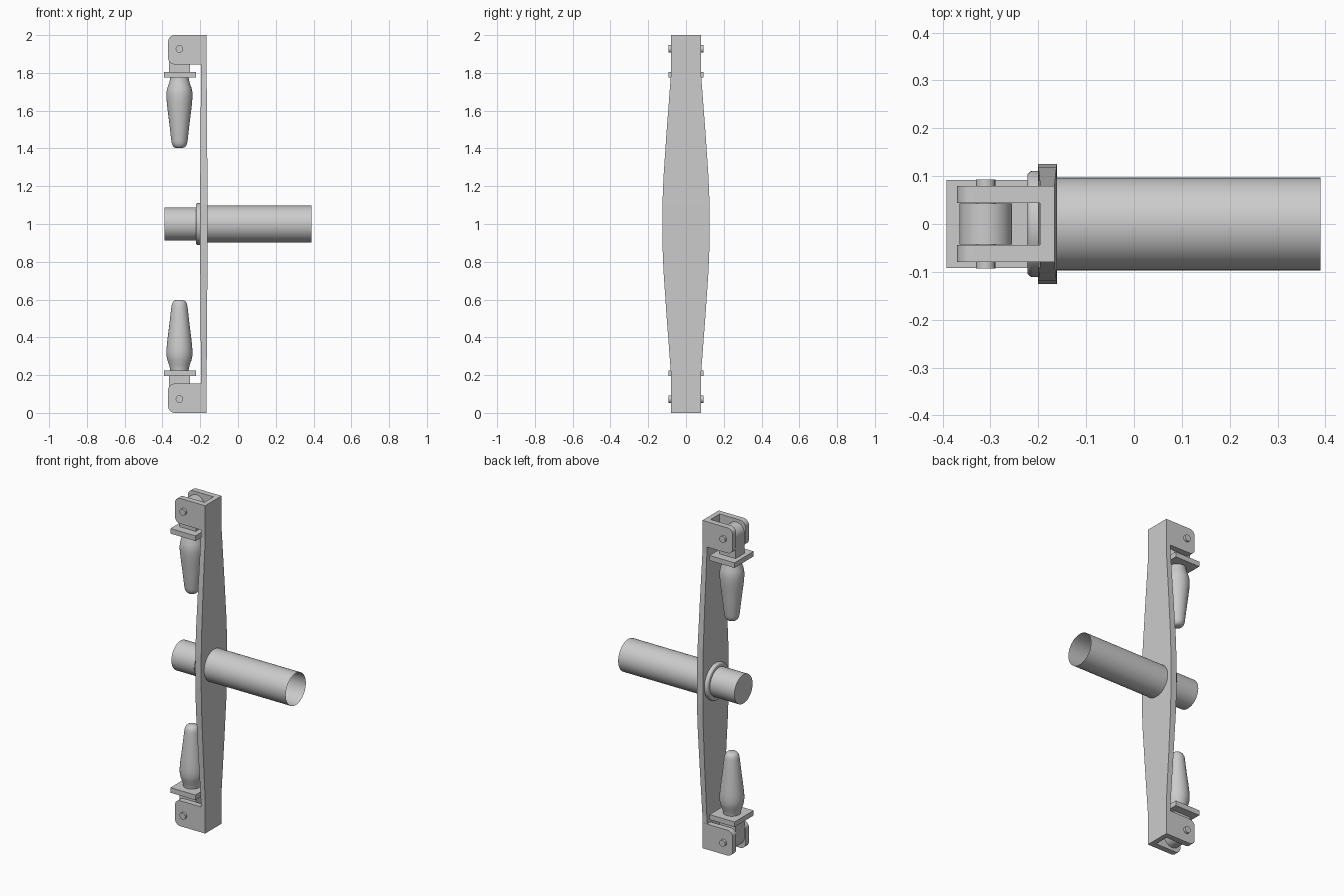
import bpy, bmesh, math
from mathutils import Matrix, Vector

if "Cube" in bpy.data.objects:
    bpy.data.objects.remove(bpy.data.objects["Cube"])


def make(name, bm, smooth=True):
    bmesh.ops.recalc_face_normals(bm, faces=bm.faces)
    me = bpy.data.meshes.new(name)
    bm.to_mesh(me)
    bm.free()
    ob = bpy.data.objects.new(name, me)
    bpy.context.collection.objects.link(ob)
    if smooth:
        bpy.context.view_layer.objects.active = ob
        ob.select_set(True)
        bpy.ops.object.shade_smooth_by_angle(angle=math.radians(35))
        ob.select_set(False)
    return ob


def loft(bm, rings, cap_start=True, cap_end=True):
    vs = [[bm.verts.new(p) for p in r] for r in rings]
    n = len(vs[0])
    for a, b in zip(vs, vs[1:]):
        for i in range(n):
            j = (i + 1) % n
            bm.faces.new((a[i], a[j], b[j], b[i]))
    if cap_start:
        bm.faces.new(vs[0])
    if cap_end:
        bm.faces.new(vs[-1])


def lathe(name, profile, origin, axis, caps=(True, True), seg=48):
    # profile: (distance along axis, radius)
    rot = Vector((0, 0, 1)).rotation_difference(Vector(axis)).to_matrix()
    bm = bmesh.new()
    loft(bm, [[Vector(origin) + rot @ Vector((r * math.cos(math.tau * i / seg),
               r * math.sin(math.tau * i / seg), d)) for i in range(seg)]
              for d, r in profile], *caps)
    return make(name, bm)


def plate_xz(name, pts, y0, y1):
    bm = bmesh.new()
    loft(bm, [[(x, y, z) for x, z in pts] for y in (y0, y1)])
    return make(name, bm)


def arc(cx, cz, r, a0, a1, n=8):
    return [(cx + r * math.cos(math.radians(a0 + (a1 - a0) * i / n)),
             cz + r * math.sin(math.radians(a0 + (a1 - a0) * i / n))) for i in range(n + 1)]


# Long crank-shaped bar, widest and thickest in the middle
half = [(0, .078, .015), (.2, .079, .015), (.5, .102, .017), (.75, .119, .019), (.9, .125, .02)]
stations = half + [(2 - z, w, t) for z, w, t in reversed(half)]
bm = bmesh.new()
loft(bm, [[(-.181 - t, -w, z), (-.181 + t, -w, z), (-.181 + t, w, z), (-.181 - t, w, z)]
          for z, w, t in stations])
make("bar", bm, False)

# Central open tube, inner stub and collar
lathe("open_tube", [(-.165, .097), (.39, .097)], (0, 0, 1), (1, 0, 0), (False, False))
lathe("stub", [(-.388, .088), (-.19, .088)], (0, 0, 1), (1, 0, 0))
lathe("collar", [(-.223, .101), (-.222, .105), (-.218, .109), (-.213, .111), (-.195, .111)],
      (0, 0, 1), (1, 0, 0))

PX, PZ = -.31, 1.927
for end, flip in (("top", False), ("bottom", True)):
    parts = []
    # Clevis lugs with rounded outer corners
    lug = [(-.166, 1.845), (-.166, 2)] + arc(-.335, 1.965, .035, 90, 180) \
        + arc(-.335, 1.88, .035, 180, 270)
    for side, s in (("front", -1), ("back", 1)):
        parts.append(plate_xz(f"{end}_{side}_lug", lug, s * .044, s * .079))
    # Hinge pin
    parts.append(lathe(f"{end}_pin", [(-.093, .02), (.093, .02)], (PX, 0, PZ), (0, 1, 0), seg=24))
    # Knuckle turning on the pin
    knuckle = arc(PX, PZ, .055, 0, 180, 20) + [(PX - .055, 1.8), (PX + .055, 1.8)]
    parts.append(plate_xz(f"{end}_knuckle", knuckle, -.043, .043))
    # Square flange
    parts.append(plate_xz(f"{end}_flange", [(-.392, 1.775), (-.223, 1.775),
                                            (-.223, 1.806), (-.392, 1.806)], -.092, .092))
    # Tapered grip
    grip = [(1.78, .048), (1.765, .05), (1.745, .055), (1.72, .064), (1.70, .068), (1.675, .069),
            (1.645, .067), (1.60, .062), (1.52, .052), (1.44, .043), (1.425, .04),
            (1.412, .034), (1.405, .026), (1.402, .012)]
    parts.append(lathe(f"{end}_grip", grip, (PX, 0, 0), (0, 0, 1)))
    if flip:
        for ob in parts:
            ob.data.transform(Matrix.Translation((0, 0, 2)) @ Matrix.Scale(-1, 4, (0, 0, 1)))
            ob.data.flip_normals()
